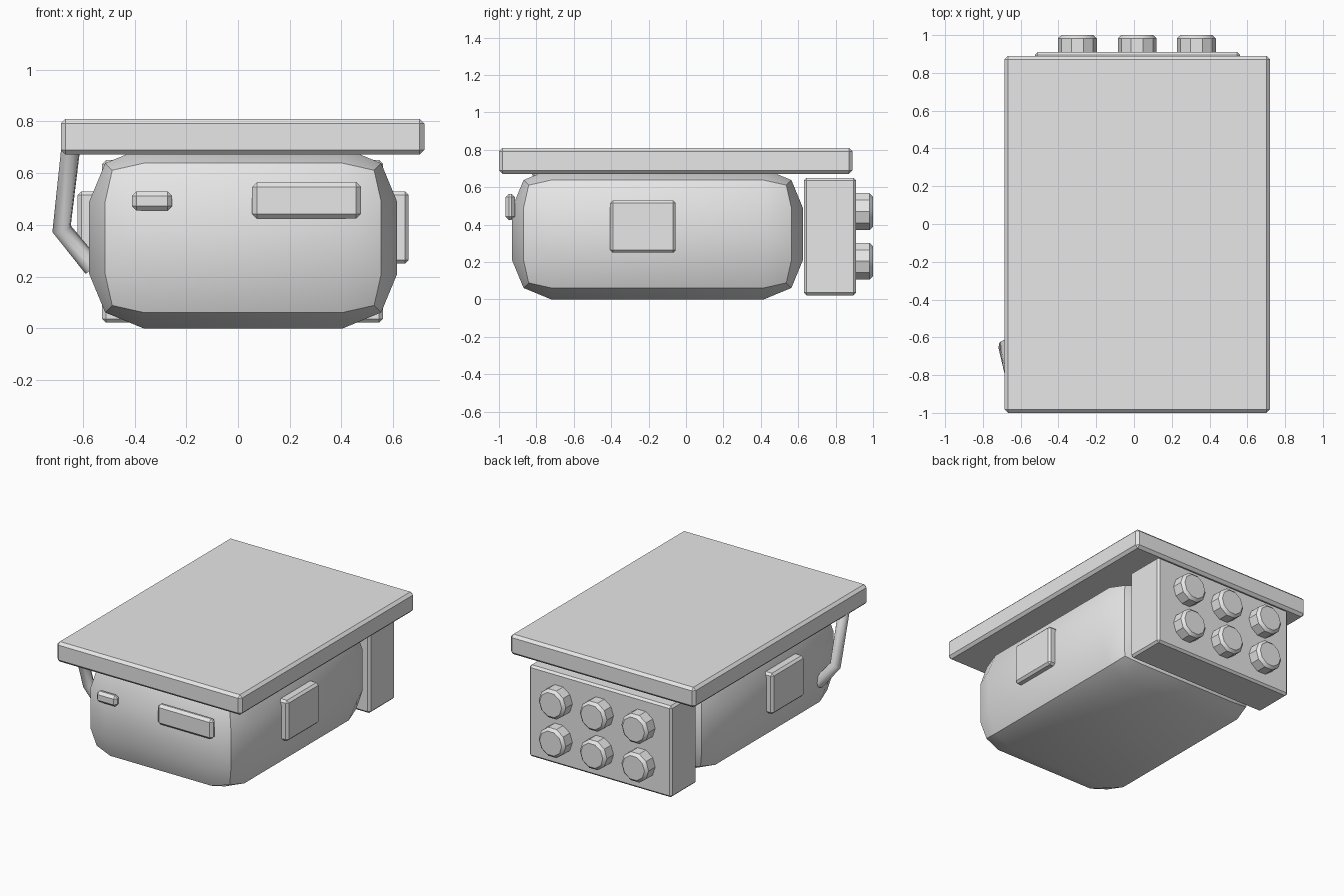
import bpy, bmesh, math
from mathutils import Matrix

if "Cube" in bpy.data.objects:
    bpy.data.objects.remove(bpy.data.objects["Cube"])

grey = bpy.data.materials.new("light_grey")
grey.diffuse_color = (0.8, 0.8, 0.8, 1)
grey.use_nodes = True
grey.node_tree.nodes["Principled BSDF"].inputs["Base Color"].default_value = grey.diffuse_color


def finish(name, bm):
    """Turn a bmesh into a named, shaded object."""
    bmesh.ops.recalc_face_normals(bm, faces=bm.faces)
    me = bpy.data.meshes.new(name)
    bm.to_mesh(me)
    bm.free()
    me.materials.append(grey)
    ob = bpy.data.objects.new(name, me)
    bpy.context.collection.objects.link(ob)
    bpy.ops.object.select_all(action='DESELECT')
    ob.select_set(True)
    bpy.context.view_layer.objects.active = ob
    bpy.ops.object.shade_smooth_by_angle(angle=math.radians(30))
    return ob


def box(name, x, y, z, bevel, segments=1):
    """Bevelled box from (min, max) ranges."""
    bm = bmesh.new()
    bmesh.ops.create_cube(bm, size=1)
    for v in bm.verts:
        v.co = [r[0] + (c + 0.5) * (r[1] - r[0]) for c, r in zip(v.co, (x, y, z))]
    bmesh.ops.bevel(bm, geom=bm.edges[:], offset=bevel, segments=segments,
                    profile=0.5, affect='EDGES')
    return finish(name, bm)


# Rounded main body and overhanging lid
box("body", (-0.575, 0.615), (-0.93, 0.625), (0, 0.70), 0.21, 2)
box("lid", (-0.685, 0.72), (-1.0, 0.89), (0.672, 0.81), 0.018)

# Rear block that carries the knobs
box("rear_block", (-0.525, 0.56), (0.63, 0.91), (0.022, 0.65), 0.014)

# Plates on the two sides
box("right_plate", (0.56, 0.66), (-0.405, -0.055), (0.25, 0.53), 0.015)
box("left_plate", (-0.62, -0.52), (-0.405, -0.055), (0.25, 0.53), 0.015)

# Plates on the front
box("front_small_plate", (-0.41, -0.255), (-0.965, -0.915), (0.455, 0.53), 0.018)
box("front_large_plate", (0.055, 0.475), (-0.965, -0.915), (0.425, 0.565), 0.018)


def knob(name, x, z):
    """Ten-sided knob with a chamfered outer rim, facing +y."""
    bm = bmesh.new()
    bmesh.ops.create_cone(bm, cap_ends=True, segments=10, radius1=0.103,
                          radius2=0.103, depth=0.12)
    rim = [e for e in bm.edges if all(v.co.z > 0 for v in e.verts)]
    bmesh.ops.bevel(bm, geom=rim, offset=0.018, segments=1, affect='EDGES')
    bmesh.ops.transform(bm, verts=bm.verts, matrix=(
        Matrix.Translation((x, 0.94, z))
        @ Matrix.Rotation(math.radians(-90), 4, 'X')
        @ Matrix.Rotation(math.radians(90), 4, 'Z')))
    finish(name, bm)


# Two rows of three knobs
for row, z in enumerate((0.205, 0.47)):
    for col, x in enumerate((-0.30, 0.017, 0.33)):
        knob(f"knob_{row}_{col}", x, z)

# Bent handle joining the lid to the left side
curve = bpy.data.curves.new("handle", 'CURVE')
curve.dimensions = '3D'
curve.bevel_depth = 0.038
curve.bevel_resolution = 2
curve.use_fill_caps = True
path = curve.splines.new('POLY')
points = [(-0.645, -0.80, 0.71), (-0.682, -0.65, 0.385), (-0.56, -0.64, 0.235)]
path.points.add(len(points) - 1)
for p, co in zip(path.points, points):
    p.co = (*co, 1)
curve.materials.append(grey)
handle = bpy.data.objects.new("handle", curve)
bpy.context.collection.objects.link(handle)
